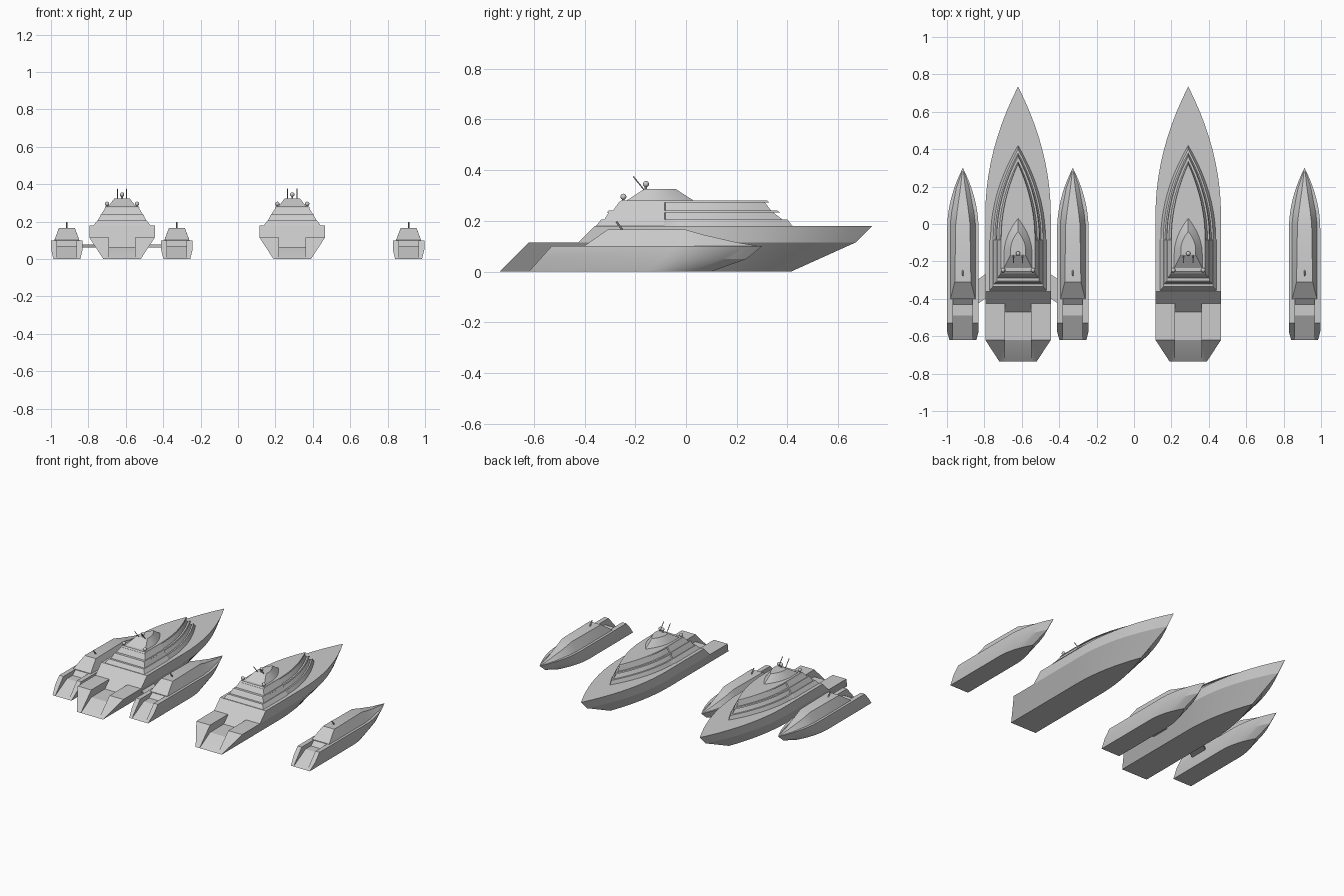
import bpy, bmesh
from mathutils import Vector

if "Cube" in bpy.data.objects:
    bpy.data.objects.remove(bpy.data.objects["Cube"])

grey = bpy.data.materials.new("hull_grey")
grey.use_nodes = True
grey.diffuse_color = (0.6, 0.6, 0.6, 1)
grey.node_tree.nodes["Principled BSDF"].inputs["Base Color"].default_value = (0.6, 0.6, 0.6, 1)


def make_object(name, bm, location=(0, 0, 0)):
    bmesh.ops.recalc_face_normals(bm, faces=bm.faces)
    mesh = bpy.data.meshes.new(name)
    bm.to_mesh(mesh)
    bm.free()
    mesh.materials.append(grey)
    obj = bpy.data.objects.new(name, mesh)
    obj.location = location
    bpy.context.collection.objects.link(obj)
    return obj


def loft(name, rings, location=(0, 0, 0)):
    """Skin closed rings of equal length and cap both ends."""
    bm = bmesh.new()
    loops = [[bm.verts.new(p) for p in ring] for ring in rings]
    for a, b in zip(loops, loops[1:]):
        for i in range(len(a)):
            j = (i + 1) % len(a)
            bm.faces.new((a[i], a[j], b[j], b[i]))
    bm.faces.new(loops[0])
    bm.faces.new(loops[-1])
    return make_object(name, bm, location)


def boat_ring(z, half, stern, shoulder, bow, aft=None, steps=10):
    """Pointed plan outline at one height, mirrored across the centreline."""
    aft = half if aft is None else aft
    side = [(aft, stern), (aft, shoulder - 0.005)]
    for i in range(steps):
        t = i / steps
        side.append((half * (1 - t * t), shoulder + t * (bow - shoulder)))
    right = [(x, y, z) for x, y in side]
    left = [(-x, y, z) for x, y in reversed(side)]
    return right + [(0, bow, z)] + left


def prism(half, profile):
    """Rings of a y-z profile extruded across x."""
    return [[(s * half, y, z) for y, z in profile] for s in (-1, 1)]


def carve(obj, half, profile):
    """Cut a well into the stern and drop the cutter."""
    cutter = loft("well_cutter", prism(half, profile), obj.location)
    cutter.hide_render = True
    mod = obj.modifiers.new("well", "BOOLEAN")
    mod.object = cutter
    mod.solver = "EXACT"
    bpy.context.view_layer.update()
    graph = bpy.context.evaluated_depsgraph_get()
    mesh = bpy.data.meshes.new_from_object(obj.evaluated_get(graph))
    obj.modifiers.clear()
    obj.data = mesh
    bpy.data.objects.remove(cutter)


def rod(name, start, end, radius, location):
    start, end = Vector(start), Vector(end)
    bm = bmesh.new()
    bmesh.ops.create_cone(bm, cap_ends=True, segments=8, radius1=radius,
                          radius2=radius, depth=(end - start).length)
    turn = (end - start).to_track_quat("Z", "Y").to_matrix()
    bmesh.ops.rotate(bm, matrix=turn, verts=bm.verts)
    bmesh.ops.translate(bm, vec=(start + end) / 2, verts=bm.verts)
    return make_object(name, bm, location)


def dome(name, centre, base_z, location):
    bm = bmesh.new()
    bmesh.ops.create_uvsphere(bm, u_segments=14, v_segments=8, radius=0.012)
    bmesh.ops.translate(bm, vec=centre, verts=bm.verts)
    make_object(name, bm, location)
    rod(name + "_post", (centre[0], centre[1], base_z), centre, 0.005, location)


def ship(x):
    at = (x, 0, 0)
    lower = loft("ship_lower_hull", [
        boat_ring(0, 0.1, -0.735, -0.1, 0.415),
        boat_ring(0.115, 0.175, -0.62, 0.03, 0.67)], at)
    carve(lower, 0.07, [(-0.9, -0.093), (-0.62, 0.065), (-0.47, 0.065),
                        (-0.405, 0.13), (-0.405, 0.2), (-0.9, 0.2)])
    loft("ship_upper_hull", [
        boat_ring(0.115, 0.175, -0.425, 0.03, 0.67),
        boat_ring(0.18, 0.175, -0.36, 0.05, 0.735)], at)
    # Stepped deckhouse with window bands recessed along the forward half
    s = -0.08
    loft("deckhouse", [
        boat_ring(0.18, 0.147, -0.355, s, 0.42, 0.152),
        boat_ring(0.205, 0.133, -0.335, s, 0.4),
        boat_ring(0.206, 0.124, -0.322, s, 0.38, 0.13),
        boat_ring(0.232, 0.108, -0.305, s, 0.345, 0.116),
        boat_ring(0.233, 0.117, -0.312, s, 0.372),
        boat_ring(0.24, 0.113, -0.305, s, 0.36),
        boat_ring(0.241, 0.103, -0.288, s, 0.335, 0.11),
        boat_ring(0.272, 0.085, -0.265, s, 0.312, 0.091),
        boat_ring(0.273, 0.093, -0.265, s, 0.328),
        boat_ring(0.28, 0.09, -0.255, s, 0.32)], at)
    # Pilot bridge
    loft("bridge", [
        boat_ring(0.28, 0.075, -0.235, -0.16, 0.03),
        boat_ring(0.325, 0.04, -0.165, -0.14, -0.04)], at)
    # Radar domes and aerials
    dome("bridge_dome", (0, -0.158, 0.345), 0.32, at)
    for side in (-1, 1):
        dome("roof_dome", (side * 0.08, -0.247, 0.295), 0.275, at)
        rod("aerial", (side * 0.025, -0.165, 0.322),
            (side * 0.025, -0.208, 0.375), 0.0025, at)


def launch(x):
    at = (x, 0, 0)
    hull = loft("launch_hull", [
        boat_ring(0, 0.072, -0.62, -0.15, 0.1),
        boat_ring(0.05, 0.084, -0.575, -0.08, 0.24),
        boat_ring(0.1, 0.084, -0.53, -0.03, 0.3)], at)
    carve(hull, 0.052, [(-0.75, -0.07), (-0.49, 0.07), (-0.43, 0.07),
                        (-0.38, 0.11), (-0.38, 0.2), (-0.75, 0.2)])
    # Cabin sections: y, height, base half width, top half width
    sections = [(-0.4, 0.102, 0.068, 0.066), (-0.31, 0.165, 0.068, 0.043),
                (0, 0.165, 0.068, 0.038), (0.07, 0.145, 0.06, 0.03),
                (0.2, 0.115, 0.035, 0.012), (0.28, 0.102, 0.008, 0.003)]
    loft("launch_cabin", [[(-b, y, 0.098), (b, y, 0.098), (t, y, z), (-t, y, z)]
                          for y, z, b, t in sections], at)
    rod("launch_mast", (0, -0.25, 0.163), (0, -0.275, 0.197), 0.004, at)


for x in (-0.62, 0.29):
    ship(x)
for x in (-0.915, -0.327, 0.912):
    launch(x)

# Mooring bridges between the first ship and its two launches
for side in (-1, 1):
    plan = [(0.12, -0.23), (0.22, -0.3), (0.22, -0.43), (0.12, -0.36)]
    loft("mooring_bridge", [[(side * x, y, z) for x, y in plan]
                            for z in (0.063, 0.078)], (-0.62, 0, 0))

for obj in bpy.context.scene.objects:
    if obj.type == "MESH":
        obj.select_set(True)
        bpy.context.view_layer.objects.active = obj
bpy.ops.object.shade_smooth_by_angle(angle=0.4)
